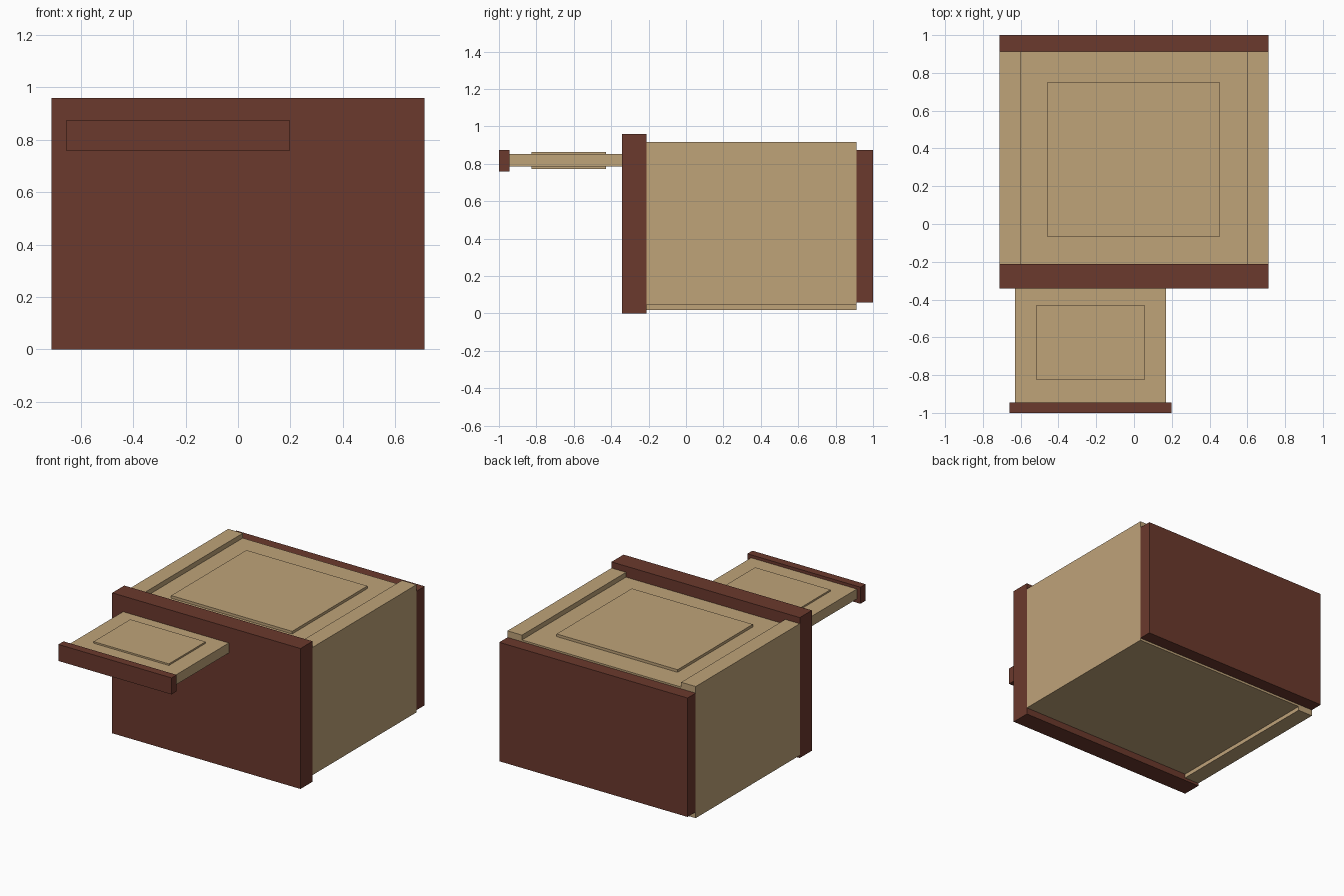
import bpy

if "Cube" in bpy.data.objects:
    bpy.data.objects.remove(bpy.data.objects["Cube"])


def material(name, color):
    m = bpy.data.materials.new(name)
    m.diffuse_color = (*color, 1.0)
    m.use_nodes = True
    m.node_tree.nodes["Principled BSDF"].inputs["Base Color"].default_value = m.diffuse_color
    return m


BROWN = material("dark brown wood", (0.147, 0.041, 0.026))
TAN = material("light tan wood", (0.521, 0.366, 0.191))


def box(name, x, y, z, mat):
    """Box spanning the given (min, max) ranges."""
    bpy.ops.mesh.primitive_cube_add(size=1)
    ob = bpy.context.object
    ob.name = ob.data.name = name
    for v in ob.data.vertices:
        v.co = [a + (b - a) * (c + 0.5) for (a, b), c in zip((x, y, z), v.co)]
    ob.data.materials.append(mat)
    return ob


CASE_Y = (-0.212, 0.912)

# Front and back boards
box("front_board", (-0.712, 0.712), (-0.342, -0.212), (0, 0.96), BROWN)
box("back_board", (-0.712, 0.712), (0.912, 1.0), (0.06, 0.873), BROWN)

# Case: side walls standing above the core, left one also hanging lower
box("left_side", (-0.712, -0.602), CASE_Y, (0.018, 0.918), TAN)
box("right_side", (0.602, 0.712), CASE_Y, (0.045, 0.918), TAN)
box("case_core", (-0.602, 0.602), CASE_Y, (0.045, 0.885), TAN)
box("top_raised_panel", (-0.46, 0.455), (-0.065, 0.748), (0.885, 0.903), TAN)

# Pull-out shelf with raised panels above and below, and a front lip
box("pullout_shelf", (-0.63, 0.17), (-0.945, -0.342), (0.785, 0.853), TAN)
for name, z in (("shelf_upper_panel", (0.853, 0.864)), ("shelf_lower_panel", (0.773, 0.785))):
    box(name, (-0.515, 0.055), (-0.825, -0.428), z, TAN)
box("pullout_lip", (-0.658, 0.198), (-1.0, -0.945), (0.76, 0.873), BROWN)
